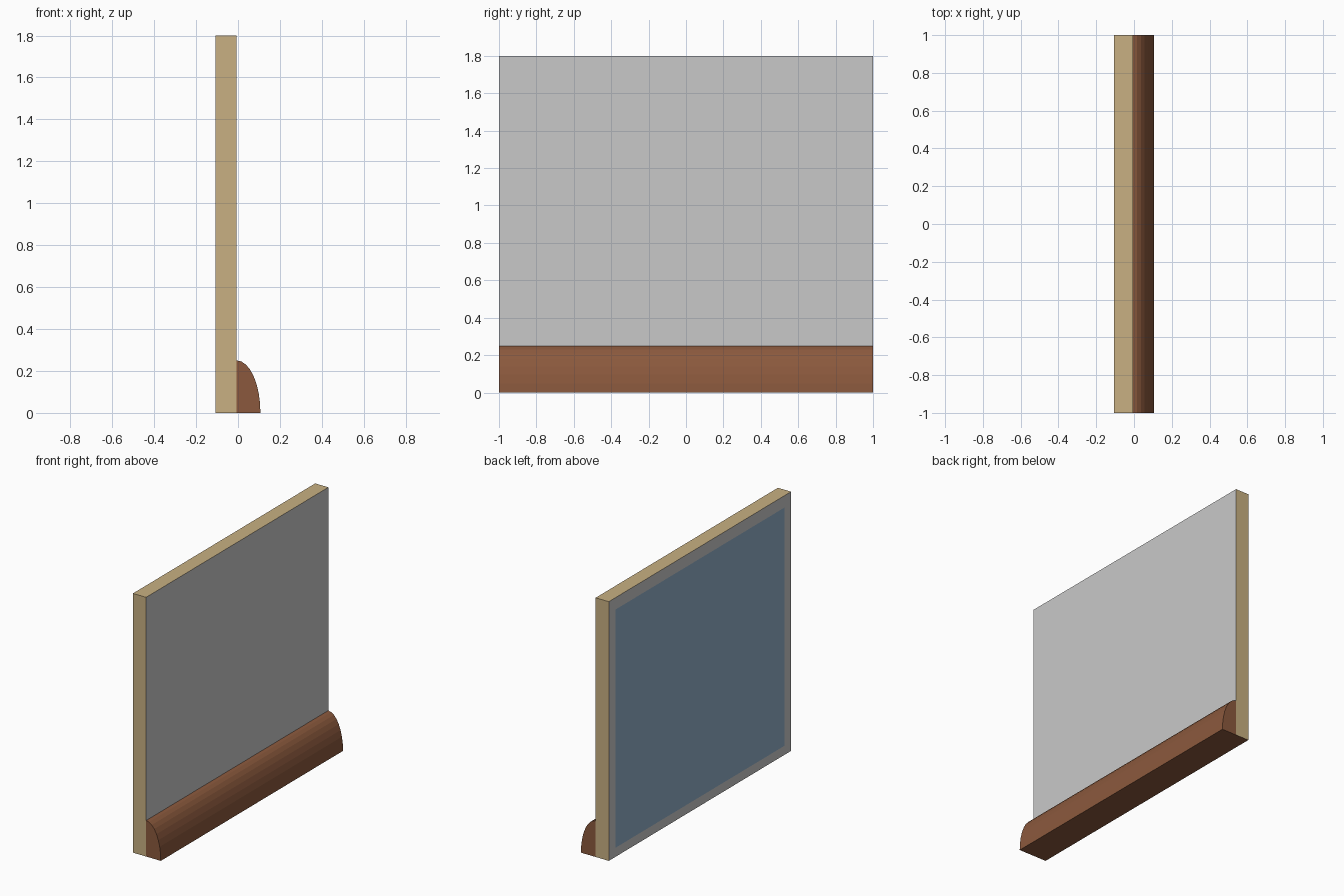
import bpy, bmesh, math

if "Cube" in bpy.data.objects:
    bpy.data.objects.remove(bpy.data.objects["Cube"])

X_BACK, X_JOIN, X_FRONT = -0.107, -0.006, 0.107
HEIGHT, BOARD_H, HALF = 1.8, 0.25, 1.0


def material(name, rgb):
    lin = [((c / 255 + 0.055) / 1.055) ** 2.4 for c in rgb]
    m = bpy.data.materials.new(name)
    m.diffuse_color = (*lin, 1)
    m.use_nodes = True
    m.node_tree.nodes["Principled BSDF"].inputs["Base Color"].default_value = m.diffuse_color
    return m


tan = material("tan edge", (200, 176, 130))
grey = material("light grey plaster", (201, 201, 201))
blue = material("pale blue panel", (145, 175, 201))
brown = material("brown wood", (139, 89, 61))


def finish(bm, name, mats):
    bmesh.ops.recalc_face_normals(bm, faces=bm.faces[:])
    me = bpy.data.meshes.new(name)
    bm.to_mesh(me)
    bm.free()
    for m in mats:
        me.materials.append(m)
    ob = bpy.data.objects.new(name, me)
    bpy.context.collection.objects.link(ob)
    return ob


# Wall slab: tan edges, grey faces, brown underside
bm = bmesh.new()
bmesh.ops.create_cube(bm, size=1)
bmesh.ops.scale(bm, vec=(X_JOIN - X_BACK, 2 * HALF, HEIGHT), verts=bm.verts[:])
bmesh.ops.translate(bm, vec=((X_JOIN + X_BACK) / 2, 0, HEIGHT / 2), verts=bm.verts[:])
bm.normal_update()
for f in bm.faces:
    if abs(f.normal.x) > 0.5:
        f.material_index = 1
    elif f.normal.z < -0.5:
        f.material_index = 3

# Blue field inset flush in the back face
back = next(f for f in bm.faces if f.normal.x < -0.5)
bmesh.ops.inset_region(bm, faces=[back], thickness=0.073, use_even_offset=True)
bmesh.ops.translate(bm, vec=(0, 0, -0.01), verts=back.verts[:])
back.material_index = 2
finish(bm, "wall_slab", [tan, grey, blue, brown])

# Baseboard: quarter-ellipse profile swept along y
SEGMENTS = 8
bm = bmesh.new()
profile = [(X_JOIN, 0)]
for i in range(SEGMENTS + 1):
    a = math.pi / 2 * i / SEGMENTS
    profile.append((X_JOIN + (X_FRONT - X_JOIN) * math.cos(a), BOARD_H * math.sin(a)))
cap = bm.faces.new([bm.verts.new((x, -HALF, z)) for x, z in profile])
ext = bmesh.ops.extrude_face_region(bm, geom=[cap], use_keep_orig=True)
bmesh.ops.translate(bm, vec=(0, 2 * HALF, 0),
                    verts=[v for v in ext["geom"] if isinstance(v, bmesh.types.BMVert)])
finish(bm, "baseboard", [brown])
